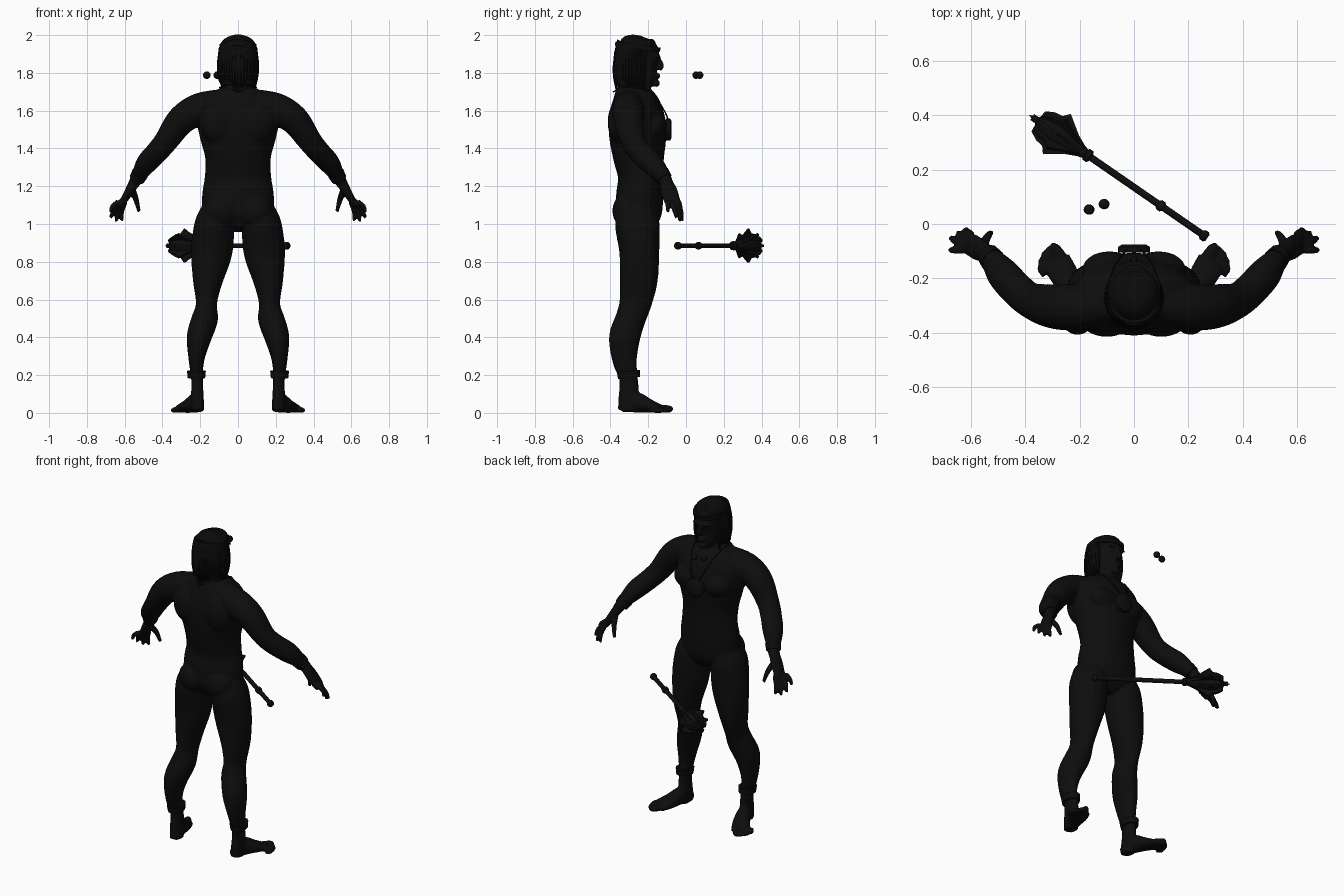
import bpy, bmesh, math, random
from mathutils import Vector, Matrix

if "Cube" in bpy.data.objects:
    bpy.data.objects.remove(bpy.data.objects["Cube"])
random.seed(4)
X, Y, Z = Vector((1, 0, 0)), Vector((0, 1, 0)), Vector((0, 0, 1))


def material(name, value):
    m = bpy.data.materials.new(name)
    m.use_nodes = True
    colour = (value, value, value, 1)
    m.diffuse_color = colour
    m.node_tree.nodes["Principled BSDF"].inputs["Base Color"].default_value = colour
    return m


skin = material("black skin", 0.004)
hair_black = material("black hair", 0.003)
metal = material("dark metal", 0.0045)
leather = material("dark leather", 0.0035)


def spline(points, steps):
    """Catmull-Rom interpolation through stations of any length."""
    out = []
    last = len(points) - 1
    for i in range(last):
        a, b, c, d = (points[min(max(i + k, 0), last)] for k in (-1, 0, 1, 2))
        for s in range(steps):
            t = s / steps
            out.append([q + t / 2 * (r - p + t * (2 * p - 5 * q + 4 * r - w + t * (3 * (q - r) + w - p)))
                        for p, q, r, w in zip(a, b, c, d)])
    return out + [list(points[last])]


def loft(bm, stations, side=X, mirror=1, n=16, steps=4):
    """Elliptical tube through (x, y, z, radius across, radius other way)."""
    st = spline(stations, steps)
    pts = [Vector(s[:3]) for s in st]
    rings = []
    for i, s in enumerate(st):
        t = (pts[min(i + 1, len(pts) - 1)] - pts[max(i - 1, 0)]).normalized()
        u = (side - t * side.dot(t)).normalized()
        v = t.cross(u)
        ring = []
        for k in range(n):
            a = math.tau * k / n
            p = pts[i] + u * s[3] * math.cos(a) + v * s[-1] * math.sin(a)
            ring.append(bm.verts.new((p.x * mirror, p.y, p.z)))
        rings.append(ring)
    for a, b in zip(rings, rings[1:]):
        for k in range(n):
            bm.faces.new((a[k], a[k - 1], b[k - 1], b[k]))
    bm.faces.new(rings[0])
    bm.faces.new(rings[-1])


def blob(bm, centre, size):
    m = Matrix.Translation(centre) @ Matrix.Diagonal((*size, 1))
    bmesh.ops.create_uvsphere(bm, u_segments=20, v_segments=12, radius=1, matrix=m)


def finish(bm, name, mat, angle=40):
    bmesh.ops.recalc_face_normals(bm, faces=bm.faces[:])
    me = bpy.data.meshes.new(name)
    bm.to_mesh(me)
    bm.free()
    ob = bpy.data.objects.new(name, me)
    bpy.context.collection.objects.link(ob)
    me.materials.append(mat)
    bpy.ops.object.select_all(action="DESELECT")
    ob.select_set(True)
    bpy.context.view_layer.objects.active = ob
    bpy.ops.object.shade_smooth_by_angle(angle=math.radians(angle))
    return ob


def levels(rows):
    """Upright stations from (height, half width, back, front)."""
    return [(0, (b + f) / 2, z, w, (f - b) / 2) for z, w, b, f in rows]


# Torso, neck and head
body = bmesh.new()
loft(body, levels([(.97, .08, -.33, -.2), (1.04, .18, -.37, -.135), (1.15, .19, -.37, -.12),
                   (1.25, .176, -.36, -.12), (1.35, .174, -.385, -.115), (1.45, .2, -.405, -.105),
                   (1.55, .22, -.41, -.11), (1.63, .215, -.4, -.135), (1.69, .15, -.38, -.17),
                   (1.73, .085, -.36, -.19), (1.8, .07, -.34, -.2)]), n=24)
loft(body, levels([(1.725, .03, -.21, -.16), (1.75, .055, -.27, -.145), (1.8, .07, -.33, -.145),
                   (1.85, .078, -.36, -.145), (1.91, .08, -.36, -.142), (1.96, .07, -.34, -.18),
                   (1.99, .03, -.29, -.23)]))
loft(body, [(0, -.145, 1.88, .009, .008), (0, -.13, 1.84, .013, .014), (0, -.14, 1.815, .016, .01)])
blob(body, (0, -.147, 1.785), (.026, .013, .012))
blob(body, (0, -.16, 1.745), (.03, .022, .02))
blob(body, (0, -.15, 1.885), (.062, .016, .01))

fingers = [(.614, -.018, 1.015), (.645, -.03, 1.012), (.673, -.05, 1.03), (.675, -.095, 1.06)]
toes = [(.29, -.072), (.312, -.085), (.328, -.103), (.338, -.125), (.343, -.15)]
for s in (1, -1):
    # Chest and buttock muscles
    blob(body, (s * .09, -.165, 1.52), (.1, .065, .075))
    blob(body, (s * .09, -.32, 1.07), (.09, .07, .09))
    blob(body, (s * .1, -.345, 1.54), (.1, .07, .12))
    # Arm from collar to wrist
    loft(body, [(.08, -.29, 1.645, .07, .07), (.2, -.305, 1.61, .085, .085), (.3, -.302, 1.55, .082, .078),
                (.38, -.28, 1.44, .066, .064), (.43, -.24, 1.38, .064, .06), (.485, -.18, 1.32, .062, .056),
                (.53, -.12, 1.25, .04, .036), (.553, -.1, 1.21, .034, .03)], Y, s)
    # Hand with fingers and thumb
    loft(body, [(.545, -.105, 1.225, .032, .03), (.575, -.09, 1.175, .045, .024),
                (.61, -.07, 1.115, .043, .018), (.622, -.063, 1.095, .036, .012)], Y, s)
    for k, tip in enumerate(fingers):
        knuckle = Vector((.596 + .012 * k, -.038 - .02 * k, 1.12))
        mid = knuckle.lerp(Vector(tip), .6) + Vector((.008, 0, .008))
        loft(body, [(*knuckle, .014), (*mid, .013), (*tip, .009)], Y, s, 10)
    loft(body, [(.56, -.09, 1.18, .02), (.54, -.05, 1.13, .016), (.524, -.03, 1.065, .01)], Y, s, 10)
    # Leg
    loft(body, [(.115, -.26, 1.08, .08, .1), (.125, -.258, 1, .105, .118), (.14, -.247, .85, .11, .106),
                (.16, -.25, .7, .08, .1), (.167, -.268, .58, .056, .086), (.175, -.293, .5, .07, .08),
                (.206, -.325, .4, .066, .083), (.22, -.325, .28, .042, .066), (.217, -.304, .18, .031, .05),
                (.215, -.303, .08, .034, .055), (.213, -.312, .01, .034, .05)], X, s)
    # Foot with toes
    loft(body, [(.207, -.345, .03, .028, .028), (.222, -.27, .055, .038, .055),
                (.25, -.2, .038, .052, .038), (.286, -.137, .022, .056, .022)], X, s)
    for k, (x, y) in enumerate(toes):
        r = .02 if k == 0 else .014
        loft(body, [(.262 + .016 * k, -.125 - .016 * k, r + .004, r), (x, y - .015, r, r),
                    (x, y, r * .8, r * .6)], X, s, 10)

figure = finish(body, "body", skin)
remesh = figure.modifiers.new("blend", "REMESH")
remesh.mode = "VOXEL"
remesh.voxel_size = .007
remesh.use_smooth_shade = True
soften = figure.modifiers.new("soften", "SMOOTH")
soften.iterations = 4

# Hair cap with hanging locks
hair = bmesh.new()
loft(hair, levels([(1.73, .08, -.375, -.28), (1.8, .095, -.383, -.24), (1.88, .101, -.385, -.205),
                   (1.94, .098, -.372, -.155), (1.98, .072, -.34, -.185), (2, .025, -.28, -.24)]), n=24)
for k in range(26):
    a = math.radians(-28 + 236 * k / 25)
    c, d = math.cos(a), math.sin(a)
    end = 1.7 + random.uniform(0, .05)
    loft(hair, [(.09 * c, -.27 - .095 * d, 1.93, .012), (.098 * c, -.27 - .106 * d, 1.84, .014),
                (.095 * c, -.27 - .106 * d, 1.77, .011), (.088 * c, -.27 - .1 * d, end, .002)], X, 1, 6, 3)
finish(hair, "hair", hair_black)

# Headband, wrist bands and ankle straps
bands = bmesh.new()
loft(bands, levels([(1.928, .1, -.378, -.136), (1.95, .098, -.374, -.134)]), n=24, steps=1)
for s in (1, -1):
    loft(bands, [(.518, -.135, 1.268, .048, .045), (.535, -.115, 1.238, .044, .041)], Y, s, 16, 1)
    loft(bands, [(.22, -.302, .185, .046, .058), (.22, -.305, .222, .05, .062)], X, s, 16, 1)
finish(bands, "bands", leather)

# Necklace cord and medallion
cord = bmesh.new()
for s in (1, -1):
    loft(cord, [(0, -.385, 1.7, .004), (.09, -.31, 1.725, .004), (.085, -.19, 1.7, .004),
                (.045, -.115, 1.6, .004), (.01, -.085, 1.52, .004)], Z, s, 6)
finish(cord, "necklace_cord", leather)
disc = bmesh.new()
loft(disc, [(0, -.105, 1.5, .058), (0, -.084, 1.5, .058), (0, -.076, 1.5, .045)], X, 1, 24, 1)
finish(disc, "medallion", metal)

# Mace shaft, rings, core and tip
base, along = Vector((.268, -.05, .885)), Vector((-.823, .568, 0))


def on_axis(rows):
    return [(*(base + along * t), r) for t, r in rows]


shaft = bmesh.new()
loft(shaft, on_axis([(0, .013), (.78, .013)]), Z, 1, 12, 1)
for t, r in ((.012, .02), (.206, .02), (.531, .024)):
    loft(shaft, on_axis([(t - .014, r * .7), (t - .007, r), (t + .007, r), (t + .014, r * .7)]), Z, 1, 12, 1)
loft(shaft, on_axis([(.54, .018), (.6, .035), (.68, .052), (.74, .04), (.76, .012), (.793, .001)]), Z, 1, 12, 1)
finish(shaft, "mace_shaft", metal)

# Mace flanges
flanges = bmesh.new()
profile = [(.54, .014), (.6, .042), (.67, .09), (.69, .066), (.72, .062), (.752, .045), (.756, .01)]
for k in range(8):
    a = math.tau * k / 8
    out = Z * math.cos(a) + along.cross(Z) * math.sin(a)
    thick = along.cross(out) * .006
    sides = [[flanges.verts.new(base + along * t + out * r + thick * e) for t, r in profile] for e in (1, -1)]
    for ring in sides:
        flanges.faces.new(ring)
    for i in range(len(profile)):
        flanges.faces.new((sides[0][i], sides[0][i - 1], sides[1][i - 1], sides[1][i]))
finish(flanges, "mace_flanges", metal, 20)

# Loose eyeballs
eyes = bmesh.new()
for x, y in ((-.165, .053), (-.11, .073)):
    blob(eyes, (x, y, 1.788), (.02, .019, .02))
finish(eyes, "eyeballs", skin)
